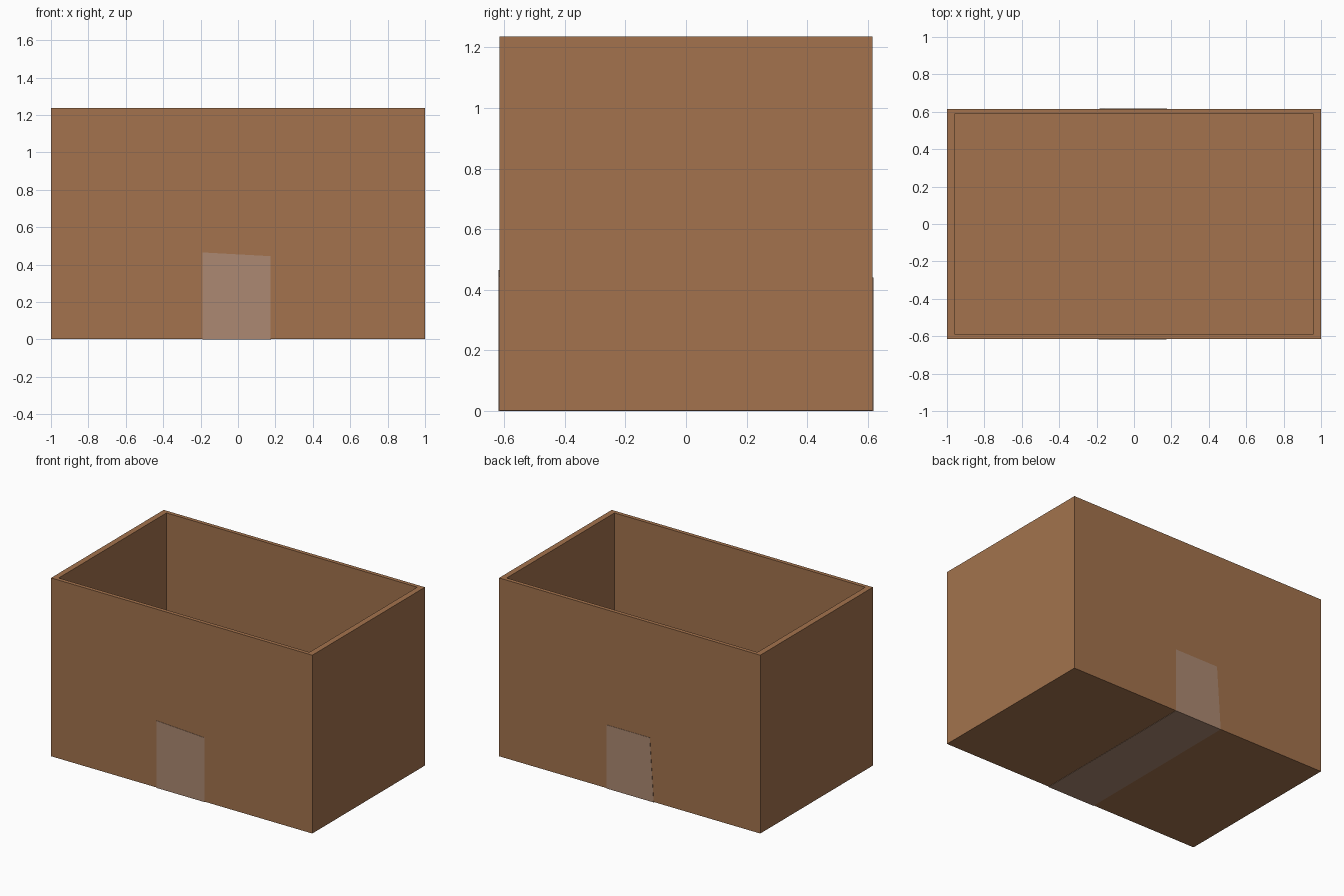
import bpy, bmesh

if "Cube" in bpy.data.objects:
    bpy.data.objects.remove(bpy.data.objects["Cube"])

HX, HY, H = 1.0, 0.616, 1.236      # outer half sizes and height
IX, IY, FLOOR = 0.96, 0.589, 0.03  # inner half sizes and floor level
T = 0.002                          # tape thickness


def material(name, rgb):
    m = bpy.data.materials.new(name)
    m.diffuse_color = (*rgb, 1)
    m.use_nodes = True
    m.node_tree.nodes["Principled BSDF"].inputs["Base Color"].default_value = m.diffuse_color
    return m


def add_object(name, bm, mat):
    bmesh.ops.recalc_face_normals(bm, faces=bm.faces)
    me = bpy.data.meshes.new(name)
    bm.to_mesh(me)
    bm.free()
    me.materials.append(mat)
    ob = bpy.data.objects.new(name, me)
    bpy.context.collection.objects.link(ob)
    return ob


cardboard = material("cardboard brown", (0.366, 0.171, 0.074))
tape = material("packing tape", (0.413, 0.25, 0.168))

# Open box: four rings of corners, outside base up over the rim and down to the floor
bm = bmesh.new()
rings = []
for x, y, z in ((HX, HY, T), (HX, HY, H), (IX, IY, H), (IX, IY, FLOOR)):
    rings.append([bm.verts.new((sx * x, sy * y, z))
                  for sx, sy in ((-1, -1), (1, -1), (1, 1), (-1, 1))])
for a, b in zip(rings, rings[1:]):
    for i in range(4):
        j = (i + 1) % 4
        bm.faces.new((a[i], a[j], b[j], b[i]))
bm.faces.new(rings[0])
bm.faces.new(rings[-1])
add_object("open_box", bm, cardboard)


# Tape strip: up the front, under the base and up the back, with uneven torn ends
def tape_layer(bm, y, z):
    left = [(-0.19, -y, 0.465), (-0.19, -y, z), (-0.185, y, z), (-0.155, y, 0.44)]
    right = [(0.175, -y, 0.445), (0.175, -y, z), (0.177, y, z), (0.177, y, 0.44)]
    return [bm.verts.new(p) for p in left], [bm.verts.new(p) for p in right]


bm = bmesh.new()
ol, orr = tape_layer(bm, HY + T, 0)
il, ir = tape_layer(bm, HY, T)
for i in range(3):
    for a, b in ((ol, orr), (orr, ir), (ir, il), (il, ol)):
        bm.faces.new((a[i], b[i], b[i + 1], a[i + 1]))
for i in (0, 3):
    bm.faces.new((ol[i], orr[i], ir[i], il[i]))
add_object("tape_strip", bm, tape)
